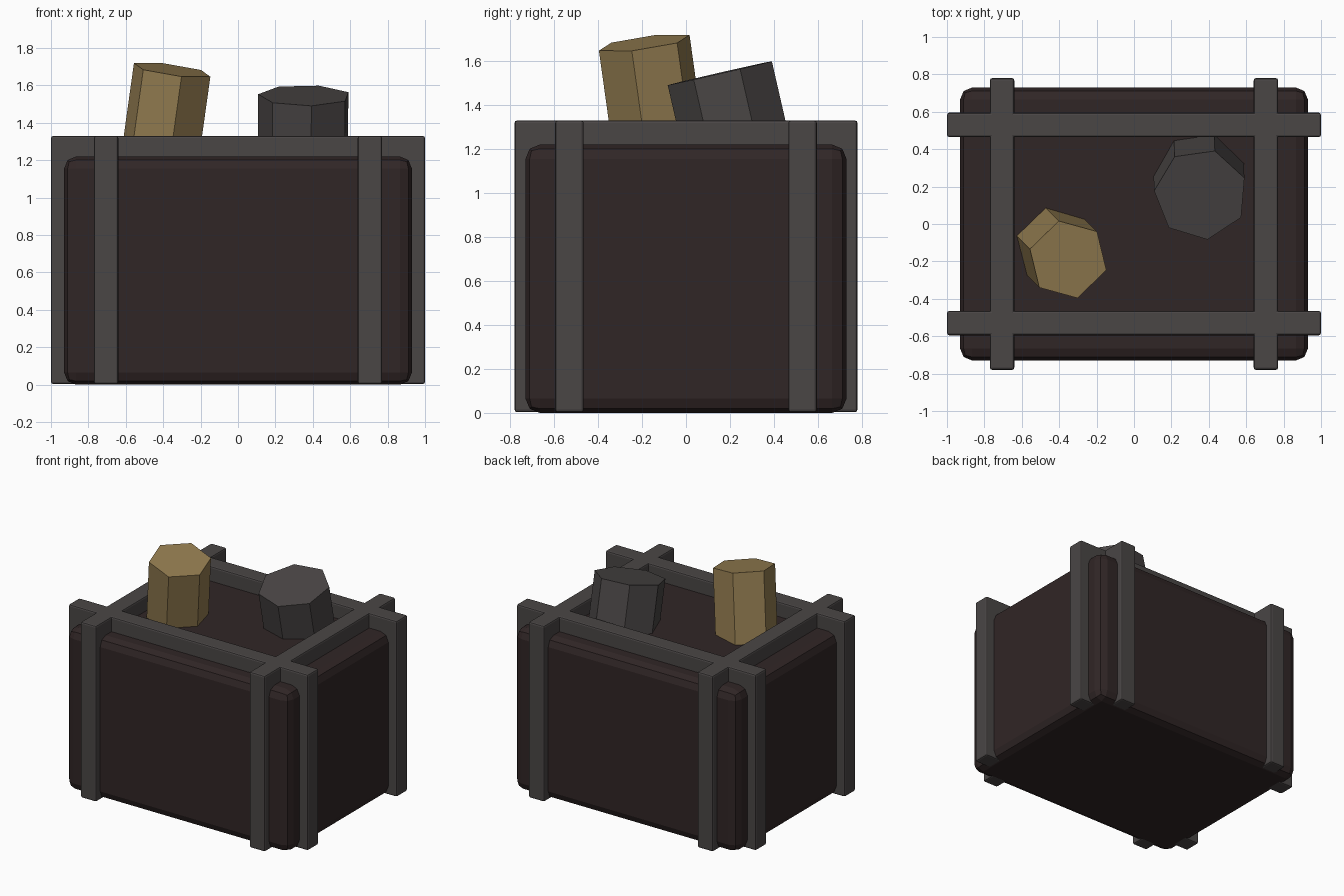
import bpy, bmesh
from mathutils import Matrix, Vector

cube = bpy.data.objects.get("Cube")
if cube:
    bpy.data.objects.remove(cube, do_unlink=True)


def material(name, rgb):
    mat = bpy.data.materials.new(name)
    mat.use_nodes = True
    mat.diffuse_color = (*rgb, 1)
    mat.node_tree.nodes["Principled BSDF"].inputs["Base Color"].default_value = (*rgb, 1)
    return mat


dark_brown = material("dark brown", (0.030, 0.019, 0.019))
grey = material("warm grey", (0.068, 0.061, 0.060))
gold = material("dull gold", (0.296, 0.205, 0.082))


def add_object(name, bm, mat, bevel=0, segments=1):
    bmesh.ops.recalc_face_normals(bm, faces=bm.faces)
    mesh = bpy.data.meshes.new(name)
    bm.to_mesh(mesh)
    bm.free()
    mesh.materials.append(mat)
    obj = bpy.data.objects.new(name, mesh)
    bpy.context.collection.objects.link(obj)
    if bevel:
        mod = obj.modifiers.new("bevel", "BEVEL")
        mod.width = bevel
        mod.segments = segments
        mod.limit_method = "ANGLE"
    return obj


HEIGHT, BAR = 1.33, 0.13


# Rectangular hoop lying across an axis: flat ring extruded to the bar width
def hoop(name, half, offset, along_x):
    def point(u, w, z):
        return (u, w, z) if along_x else (w, u, z)

    bm = bmesh.new()
    start = offset - BAR / 2
    corners = ((-1, 0), (1, 0), (1, 1), (-1, 1))
    outer = [bm.verts.new(point(s * half, start, 0.003 + t * (HEIGHT - 0.003)))
             for s, t in corners]
    inner = [bm.verts.new(point(s * (half - BAR), start, BAR + t * (HEIGHT - 2 * BAR)))
             for s, t in corners]
    faces = []
    for i in range(4):
        j = (i + 1) % 4
        faces.append(bm.faces.new((outer[i], outer[j], inner[j], inner[i])))
    ext = bmesh.ops.extrude_face_region(bm, geom=faces, use_keep_orig=True)
    moved = [g for g in ext["geom"] if isinstance(g, bmesh.types.BMVert)]
    bmesh.ops.translate(bm, verts=moved, vec=point(0, BAR, 0))
    add_object(name, bm, grey, 0.012, 2)


# Prism whose top centre, axis and one corner direction are given
def prism(name, sides, radius, top, axis, corner, length, mat):
    z = Vector(axis).normalized()
    y = z.cross(Vector(corner)).normalized()
    x = y.cross(z)
    rot = Matrix((x, y, z)).transposed().to_4x4()
    bm = bmesh.new()
    ring = bmesh.ops.create_circle(bm, cap_ends=True, segments=sides, radius=radius)
    # turn the ring so that one corner points along local x
    first = ring["verts"][0].co.copy()
    turn = first.to_2d().angle_signed(Vector((1, 0)))
    bmesh.ops.rotate(bm, verts=bm.verts, matrix=Matrix.Rotation(-turn, 3, "Z"))
    ext = bmesh.ops.extrude_face_region(bm, geom=bm.faces[:], use_keep_orig=True)
    moved = [g for g in ext["geom"] if isinstance(g, bmesh.types.BMVert)]
    bmesh.ops.translate(bm, verts=moved, vec=(0, 0, -length))
    bm.transform(Matrix.Translation(top) @ rot)
    add_object(name, bm, mat)


# Solid body with rounded edges
body = bmesh.new()
bmesh.ops.create_cube(body, size=1)
body.transform(Matrix.Translation((0, 0, 0.61)) @ Matrix.Diagonal((1.86, 1.46, 1.22, 1)))
add_object("body", body, dark_brown, 0.065, 2)

# Four hoops crossing on the top
for side, x_name, y_name in ((-1, "right", "front"), (1, "left", "back")):
    hoop(y_name + "_hoop", 1.0, side * 0.53, True)
    hoop(x_name + "_hoop", 0.78, side * 0.705, False)

# Two leaning plugs standing in the body
prism("gold_plug", 6, 0.215, (-0.352, -0.19, 1.683), (0.14, -0.14, 1),
      (-0.05, 0.206, 0.035), 0.6, gold)
prism("grey_plug", 7, 0.25, (0.357, 0.158, 1.546), (0.01, -0.229, 1),
      (0.036, -0.244, -0.056), 0.5, grey)
